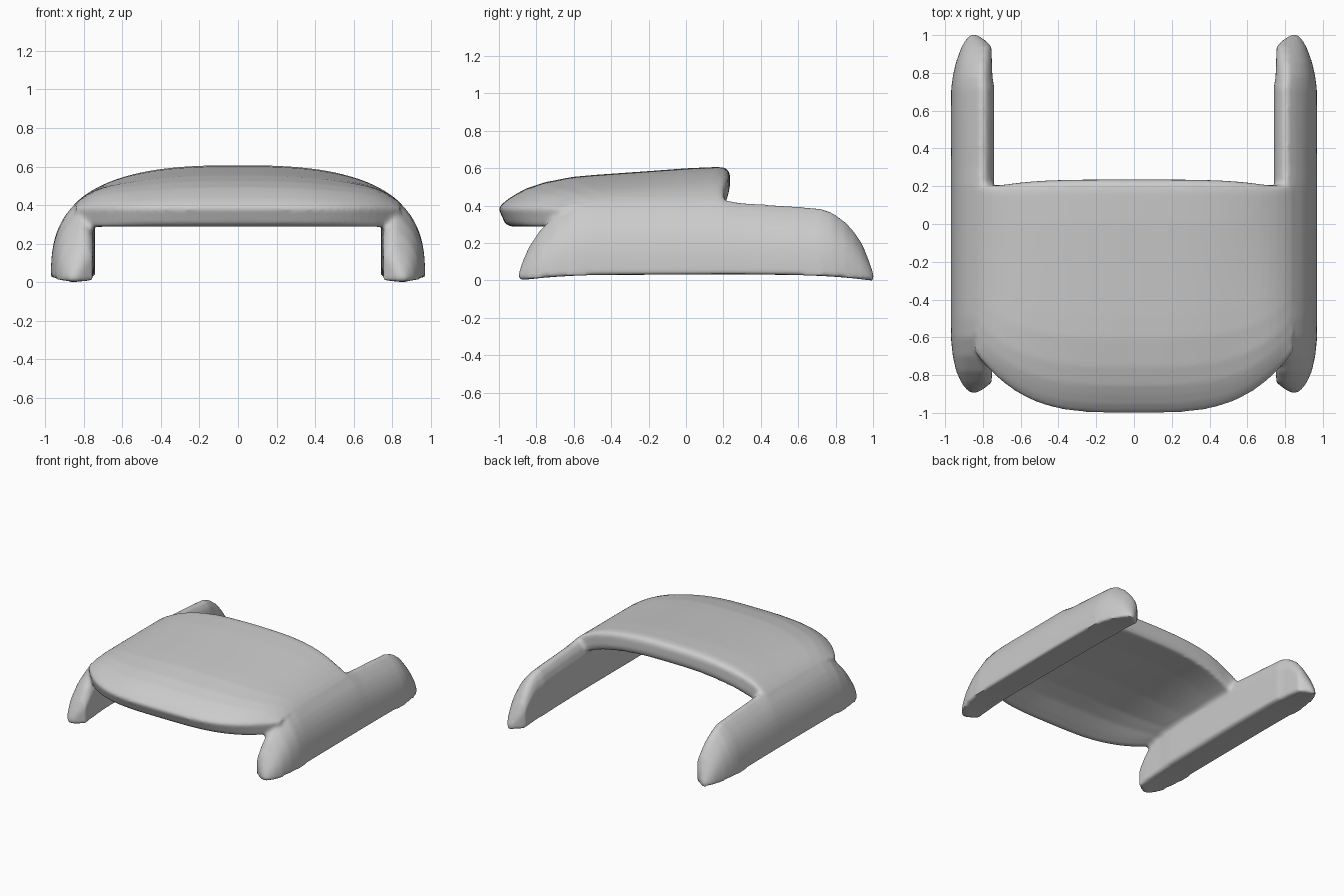
import bpy
import bmesh

# Remove the default cube only
default_cube = bpy.data.objects.get("Cube")
if default_cube:
    bpy.data.objects.remove(default_cube, do_unlink=True)

HALF_WIDTH, CROWN, LIP = 0.97, 0.607, 0.385
RAIL_TOP, RAIL_BASE = 0.43, 0.033


def make_material(name, colour):
    material = bpy.data.materials.new(name)
    material.use_nodes = True
    material.diffuse_color = colour
    material.node_tree.nodes["Principled BSDF"].inputs["Base Color"].default_value = colour
    return material


def arch_height(x):
    """Height of the outer arch at a distance x from the middle."""
    return CROWN * (1 - (abs(x) / HALF_WIDTH) ** 2.65) ** (1 / 3)


def arch_width(z):
    """Half width of the outer arch at height z."""
    return HALF_WIDTH * (1 - (z / CROWN) ** 3) ** (1 / 2.65)


def add_loft(mesh, sections):
    """Skin a row of closed sections and cap both ends."""
    rings = [[mesh.verts.new(point) for point in section] for section in sections]
    for ring, following in zip(rings, rings[1:]):
        for i in range(len(ring)):
            j = (i + 1) % len(ring)
            mesh.faces.new((ring[i], ring[j], following[j], following[i]))
    mesh.faces.new(rings[0])
    mesh.faces.new(rings[-1])


def finish_object(name, mesh, material):
    bmesh.ops.recalc_face_normals(mesh, faces=mesh.faces)
    data = bpy.data.meshes.new(name)
    mesh.to_mesh(data)
    mesh.free()
    data.materials.append(material)
    part = bpy.data.objects.new(name, data)
    bpy.context.collection.objects.link(part)
    return part


grey = make_material("plain grey", (0.6, 0.6, 0.6, 1.0))

# Panel profile: distance from front to rear, rise from the lip to the arch
TOP_PROFILE = [(0, 0), (0.015, 0.1), (0.04, 0.22), (0.08, 0.36), (0.12, 0.48),
               (0.2, 0.63), (0.32, 0.76), (0.42, 0.81), (0.65, 0.9),
               (0.82, 0.97), (0.95, 1), (0.985, 0.97), (1, 0.85)]
# Underside profile: same, sinking from the rear ceiling to the lower lip
UNDER_PROFILE = [(1, 0.1), (0.985, 0), (0.8, 0), (0.5, 0.1),
                 (0.3, 0.28), (0.2, 0.5), (0.12, 0.8), (0.06, 1), (0.03, 0.9)]


def panel_section(x):
    front = -1.003 + 0.27 * (abs(x) / 0.8) ** 3.5
    rear = 0.235 - 0.03 * min(1, abs(x) / 0.7) ** 4
    crown = arch_height(x)
    ceiling = max(0.3, crown - 0.15)
    # Towards the sides the top joins the arch sooner
    side_blend = max(0, (abs(x) - 0.45) / 0.39) ** 2
    section = []
    for along, rise in TOP_PROFILE:
        if along < 0.9:
            rise += (1 - rise) * side_blend * min(1, along * 4)
        section.append((x, front + along * (rear - front), LIP + (crown - LIP) * rise))
    for along, drop in UNDER_PROFILE:
        height = ceiling - drop * (ceiling - 0.285)
        if along == 1:
            height = ceiling + 0.04
        section.append((x, front + along * (rear - front), height))
    return section


panel_mesh = bmesh.new()
STEPS = 40
add_loft(panel_mesh, [panel_section(0.84 * (2 * i / STEPS - 1)) for i in range(STEPS + 1)])
shell = finish_object("arched_shell", panel_mesh, grey)

# Side rails: position along y, outer x, inner x, top height
RAIL_STATIONS = [
    (-0.895, 0.868, 0.835, 0.04), (-0.875, 0.89, 0.8, 0.1), (-0.84, 0.915, 0.755, 0.18),
    (-0.78, 0.942, 0.75, 0.27), (-0.7, 0.96, 0.75, 0.35), (-0.6, 0.97, 0.75, 0.41),
    (-0.5, 0.97, 0.745, 0.43), (0.2, 0.97, 0.74, 0.43), (0.3, 0.97, 0.74, 0.415),
    (0.6, 0.97, 0.74, 0.395), (0.72, 0.968, 0.74, 0.385), (0.78, 0.96, 0.75, 0.365),
    (0.85, 0.945, 0.752, 0.315), (0.9, 0.928, 0.754, 0.26), (0.94, 0.912, 0.756, 0.2),
    (0.97, 0.895, 0.785, 0.13), (0.99, 0.88, 0.815, 0.075), (1.005, 0.865, 0.84, 0.03)]
rail_profile = [(arch_width(RAIL_BASE + (RAIL_TOP - RAIL_BASE) * i / 10), i / 10)
                for i in range(11)]
rail_profile += [(0.79, 0.98), (0.765, 0.88), (0.75, 0.74), (0.75, 0.04), (0.77, 0)]


def rail_section(side, station):
    y, outer, inner, top = station
    base = RAIL_BASE * (1 - min(1, abs(y - 0.05) / 0.94) ** 4)
    section = []
    for x, level in rail_profile:
        across = (x - 0.75) / (HALF_WIDTH - 0.75)
        section.append((side * (inner + across * (outer - inner)), y, base + level * (top - base)))
    return section


rail_mesh = bmesh.new()
for side in (-1, 1):
    add_loft(rail_mesh, [rail_section(side, station) for station in RAIL_STATIONS])
rails = finish_object("side_rails", rail_mesh, grey)

# Fuse the rails into the panel and soften every join
bpy.context.view_layer.objects.active = shell
shell.select_set(True)
union = shell.modifiers.new("fuse", "BOOLEAN")
union.operation = "UNION"
union.solver = "EXACT"
union.object = rails
remesh = shell.modifiers.new("even surface", "REMESH")
remesh.mode = "VOXEL"
remesh.voxel_size = 0.014
remesh.use_smooth_shade = True
soften = shell.modifiers.new("soften", "SMOOTH")
soften.factor = 0.5
soften.iterations = 4
for modifier in list(shell.modifiers):
    bpy.ops.object.modifier_apply(modifier=modifier.name)
bpy.data.objects.remove(rails, do_unlink=True)
bpy.ops.object.shade_smooth_by_angle(angle=0.8)
